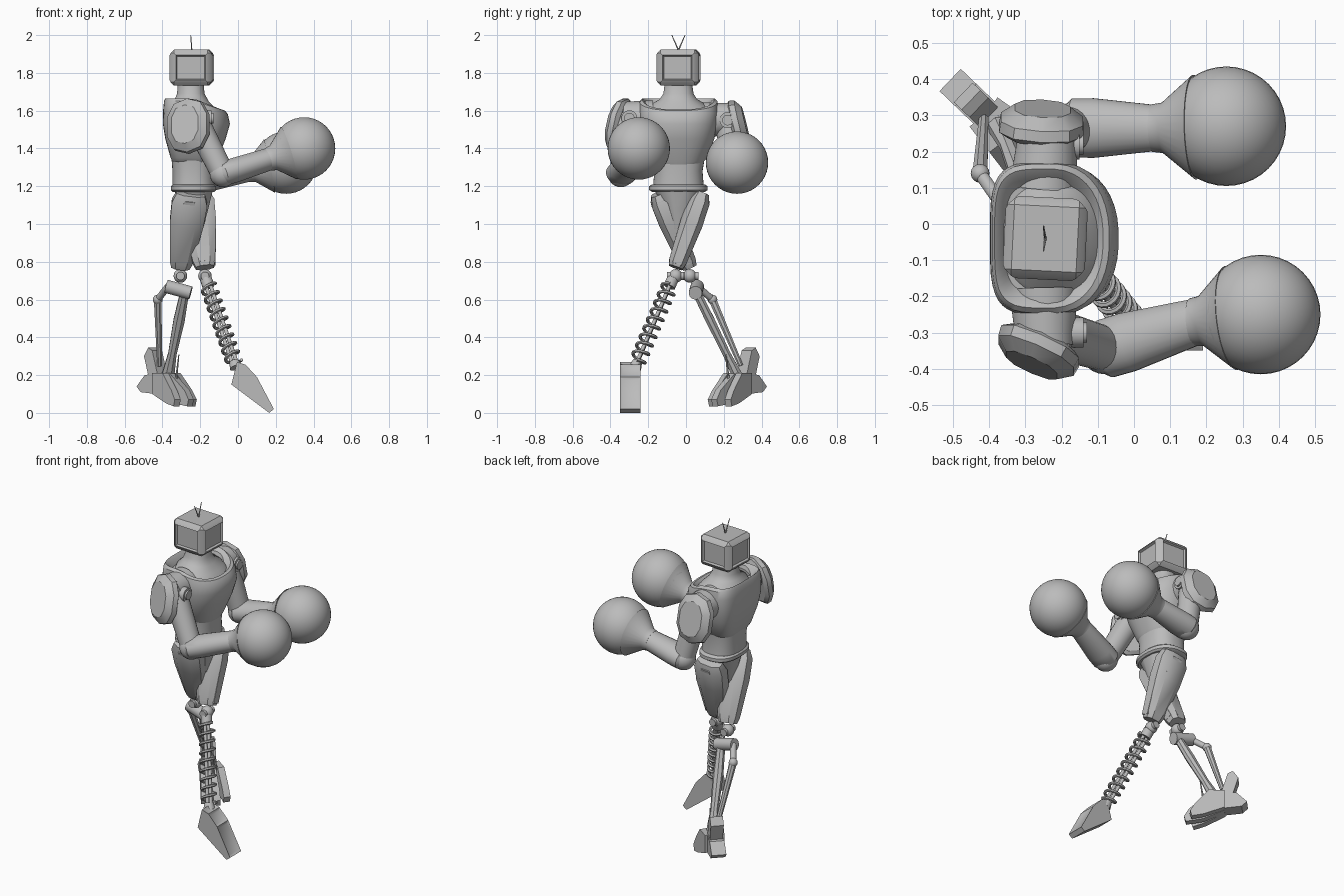
import bpy, bmesh
from math import cos, sin, pi, copysign
from mathutils import Vector, Matrix

default = bpy.data.objects.get("Cube")
if default:
    bpy.data.objects.remove(default, do_unlink=True)

grey = bpy.data.materials.new("plain_grey")
grey.use_nodes = True
colour = (0.5, 0.5, 0.5, 1)
grey.diffuse_color = colour
grey.node_tree.nodes["Principled BSDF"].inputs["Base Color"].default_value = colour
X, Y, Z = Vector((1, 0, 0)), Vector((0, 1, 0)), Vector((0, 0, 1))


def finish(name, bm, bevel=0):
    bmesh.ops.recalc_face_normals(bm, faces=bm.faces)
    mesh = bpy.data.meshes.new(name)
    bm.to_mesh(mesh)
    bm.free()
    mesh.materials.append(grey)
    obj = bpy.data.objects.new(name, mesh)
    bpy.context.collection.objects.link(obj)
    if bevel:
        mod = obj.modifiers.new("edge", "BEVEL")
        mod.width, mod.segments = bevel, 1
    bpy.ops.object.select_all(action="DESELECT")
    obj.select_set(True)
    bpy.context.view_layer.objects.active = obj
    bpy.ops.object.shade_smooth_by_angle(angle=0.6)
    return obj


def ring(c, u, v, w, d, sides, power=2, back=None):
    """Superellipse section, optionally squarer on its back half."""
    pts = []
    for i in range(sides):
        a = 2 * pi * (i + 0.5) / sides
        e = 2 / (back if back and cos(a) < 0 else power)
        pts.append(c + u * copysign(abs(cos(a)) ** e, cos(a)) * w
                   + v * copysign(abs(sin(a)) ** e, sin(a)) * d)
    return pts


def loft(name, rings, bevel=0):
    bm = bmesh.new()
    loops = [[bm.verts.new(p) for p in r] for r in rings]
    n = len(loops[0])
    for lo, hi in zip(loops, loops[1:]):
        for i in range(n):
            j = (i + 1) % n
            bm.faces.new((lo[i], lo[j], hi[j], hi[i]))
    bm.faces.new(loops[0])
    bm.faces.new(loops[-1])
    return finish(name, bm, bevel)


def limb(name, a, b, stations, sides=20, power=2, bevel=0):
    """Sections (fraction, width, depth) along the line from a to b."""
    a, b = Vector(a), Vector(b)
    axis = (b - a).normalized()
    ref = X if abs(axis.x) < 0.8 else Y
    u = (ref - axis * ref.dot(axis)).normalized()
    v = axis.cross(u)
    return loft(name, [ring(a.lerp(b, t), u, v, w, d, sides, power)
                       for t, w, d in stations], bevel)


def tube(name, a, b, r, end=None, sides=16):
    end = r if end is None else end
    return limb(name, a, b, [(0, r, r), (1, end, end)], sides)


def ball(name, c, r, cuts=20):
    bm = bmesh.new()
    bmesh.ops.create_uvsphere(bm, u_segments=cuts * 2, v_segments=cuts, radius=r,
                              matrix=Matrix.Translation(c))
    return finish(name, bm)


def prism(name, profile, origin, forward, width, inset=0):
    """Side profile (forward, height) given a width across it."""
    f = Vector(forward).normalized()
    side = Z.cross(f)
    bm = bmesh.new()
    rows = [[bm.verts.new(Vector(origin) + f * p + Z * h + side * s * width / 2)
             for p, h in profile] for s in (-1, 1)]
    n = len(profile)
    bm.faces.new(rows[0])
    bm.faces.new(rows[1])
    tops = []
    for i in range(n):
        j = (i + 1) % n
        tops.append(bm.faces.new((rows[0][i], rows[0][j], rows[1][j], rows[1][i])))
    bmesh.ops.recalc_face_normals(bm, faces=bm.faces)
    if inset:
        slope = [q for q in tops if q.normal.dot(f) > 0.3 and q.normal.z > 0.3]
        bmesh.ops.inset_individual(bm, faces=slope, thickness=inset, depth=-0.008)
    return finish(name, bm)


def body(name, rows, sides=40, back=4):
    """Stacked torso sections: height, centre x, half depth, half width, front dip."""
    rings = []
    for z, x, w, d, dip in rows:
        r = ring(Vector((x, -0.04, z)), X, Y, w, d, sides, 2.3, back)
        rings.append([p - Z * dip * max(0, (p.x - x) / w) for p in r])
    return loft(name, rings)


# Torso, neck and hips
body("waist", [(1.19, -.235, .112, .135, 0), (1.28, -.235, .112, .128, 0),
               (1.38, -.235, .12, .145, 0)], back=2.6)
body("chest", [(1.33, -.235, .112, .13, .02), (1.35, -.235, .122, .15, .02),
               (1.45, -.225, .16, .19, 0), (1.53, -.22, .178, .207, 0),
               (1.6, -.225, .172, .212, .02), (1.65, -.23, .162, .206, .05),
               (1.665, -.235, .15, .192, .06), (1.65, -.235, .135, .172, .06),
               (1.62, -.235, .12, .15, .05)])
body("neck", [(1.59, -.24, .14, .17, 0), (1.635, -.24, .12, .145, .02),
              (1.66, -.245, .09, .1, .01), (1.69, -.25, .073, .08, 0),
              (1.75, -.25, .068, .072, 0)], back=2)
body("belt", [(1.17, -.235, .11, .14, 0), (1.18, -.235, .12, .155, 0),
              (1.2, -.235, .12, .155, 0), (1.21, -.235, .11, .14, 0)], back=2.6)
body("pelvis", [(.97, -.235, .05, .04, 0), (1.08, -.235, .08, .08, 0),
                (1.18, -.235, .105, .13, 0)], sides=12, back=2)

# Boxy head with a recessed panel on every side
bm = bmesh.new()
bmesh.ops.create_cube(bm, size=1, matrix=Matrix.Translation((-.245, -.04, 1.828))
                      @ Matrix.Rotation(-0.05, 4, "Z") @ Matrix.Diagonal((.215, .215, .19, 1)))
walls = [f for f in bm.faces if abs(f.normal.z) < 0.5]
bmesh.ops.bevel(bm, geom=bm.edges[:], offset=.018, segments=1, affect="EDGES")
walls = [f for f in bm.faces if f.calc_area() > .015 and abs(f.normal.z) < 0.5]
bmesh.ops.inset_individual(bm, faces=walls, thickness=.016, depth=.006)
bmesh.ops.inset_individual(bm, faces=walls, thickness=.008, depth=-.012)
finish("head", bm)
for tip in (-.075, -.005):
    tube("antenna", (-.245, -.04, 1.92), (-.25, tip, 2), .004, .002, 6)

# Arms: shoulder, elbow, wrist, glove centre, and pad centre with its outward direction
arms = {
    "right": [(-.23, -.3, 1.56), (-.08, -.345, 1.265), (.17, -.27, 1.345), (.35, -.25, 1.4),
              (-.265, -.35, 1.52), (-.4, -.9, .2)],
    "left": [(-.24, .22, 1.55), (-.17, .265, 1.235), (.06, .265, 1.285), (.255, .27, 1.325),
             (-.255, .275, 1.51), (.05, .9, .22)],
}
for side, points in arms.items():
    shoulder, elbow, wrist, glove, pad, out = map(Vector, points)
    out.normalize()
    inner = Vector((-.25, copysign(.14, shoulder.y) - .04, shoulder.z))
    tube(side + "_shoulder_joint", inner, shoulder + out * .04, .095, .08, 24)
    tube(side + "_shoulder_boss", shoulder, shoulder + X * .09, .042, sides=24)
    tube(side + "_shoulder_cap", shoulder, shoulder + X * .1, .028, sides=24)
    tube(side + "_upper_arm", shoulder, elbow, .07, .062, 24)
    ball(side + "_elbow", elbow, .07, 12)
    limb(side + "_forearm", elbow, wrist, [(-.15, .05, .04), (0, .082, .065), (.25, .083, .066),
                                           (1, .064, .06)], 24)
    limb(side + "_cuff", wrist, glove, [(-.05, .066, .062), (.1, .07, .068), (.55, .145, .145)], 32)
    ball(side + "_glove", glove, .165)
    limb(side + "_shoulder_pad", pad - out * .03, pad + out * .045,
         [(0, .1, .13), (.2, .122, .15), (.6, .118, .145), (1, .08, .105)], 10, 2.4)

# Armoured thighs that cross at the knees
hips = {"right": [(-.25, -.15, 1.16), (-.305, .02, .77)],
        "left": [(-.225, .085, 1.16), (-.175, -.055, .77)]}
for side, (hip, knee) in hips.items():
    hip, knee = Vector(hip), Vector(knee)
    limb(side + "_thigh", hip, knee, [(0, .08, .04), (.12, .1, .06), (.4, .095, .064),
                                      (.92, .064, .05), (1, .052, .04)], 8, 2.6)
    for shift in (-1, 1):
        edge = Y * shift * .042
        limb(side + "_thigh_plate", hip.lerp(knee, .1) + edge, hip.lerp(knee, .92) + edge * .8,
             [(0, .04, .02), (.3, .066, .03), (1, .036, .018)], 4)
    front = X * .075
    limb(side + "_thigh_ridge", hip.lerp(knee, .1) + front, hip.lerp(knee, .95) + front * .6,
         [(0, .02, .03), (.3, .035, .045), (1, .02, .035)], 4)
    joint = knee - Z * .045
    ball(side + "_knee", joint, .036, 10)
    tube(side + "_knee_pin", joint - Y * .045, joint + Y * .045, .022)

# Left shin: coil spring around twin rods
top, ankle = Vector((-.17, -.07, .71)), Vector((-.01, -.27, .24))
axis = (ankle - top).normalized()
across = axis.cross(Y).normalized()
other = axis.cross(across)
turns, steps = 9, 18
coil = []
for i in range(turns * steps + 1):
    a = 2 * pi * i / steps
    radial = across * cos(a) + other * sin(a)
    centre = top.lerp(ankle, .08 + .86 * i / (turns * steps)) + radial * .04
    coil.append(ring(centre, radial, axis, .009, .009, 6))
loft("left_spring", coil)
for shift in (-1, 1):
    tube("left_spring_rod", top + across * shift * .012, ankle + across * shift * .012, .01)
tube("left_spring_seat", top, top.lerp(ankle, .09), .032)
tube("left_ankle", top.lerp(ankle, .93), ankle, .025, .035)

# Left foot, standing on its toe
prism("left_foot", [(-.005, .27), (-.035, .15), (.165, 0), (.19, .02), (.1, .19), (.04, .255)],
      (0, -.295, 0), X, .11, .02)

# Right shin: hinge and linkage rods
hinge = Vector((-.31, .05, .65))
tube("right_hinge", hinge + Vector((-.07, .01, .02)), hinge + Vector((.06, 0, -.015)), .036)
knob, heel_pin = Vector((-.425, .14, .6)), Vector((-.415, .29, .25))
tube("right_link", hinge + Vector((-.06, .01, .02)), knob, .018)
ball("right_link_knob", knob, .026, 8)
tube("right_rear_rod", knob, heel_pin, .022, .014, 8)
limb("right_shin", hinge + X * .03, (-.37, .27, .2),
     [(0, .024, .024), (.35, .032, .026), (.75, .024, .022), (1, .036, .03)], 8)

# Right foot: splayed toes, ankle guard and heel
forward = Vector((.72, -.69, 0))
middle = Vector((-.385, .28, 0))
right = forward.cross(Z)
for k, reach in ((-1, .155), (0, .19), (1, .155)):
    prism("right_toe", [(-.04, .1), (-.04, .21), (.05, .21), (reach - .03, .12), (reach, .07),
                        (reach - .01, .035), (.08, .05)],
          middle + right * k * .042, forward + right * k * .15, .04)
prism("right_heel", [(-.03, .21), (-.11, .2), (-.17, .14), (-.14, .11), (-.03, .1)],
      middle, forward, .085)
prism("right_ankle_guard", [(-.02, .2), (-.09, .2), (-.12, .3), (-.09, .345), (-.06, .33)],
      middle, forward, .075)
tube("right_foot_spike", middle + forward * .08 + Z * .18, middle + forward * .1 + Z * .31, .007, .003, 6)
